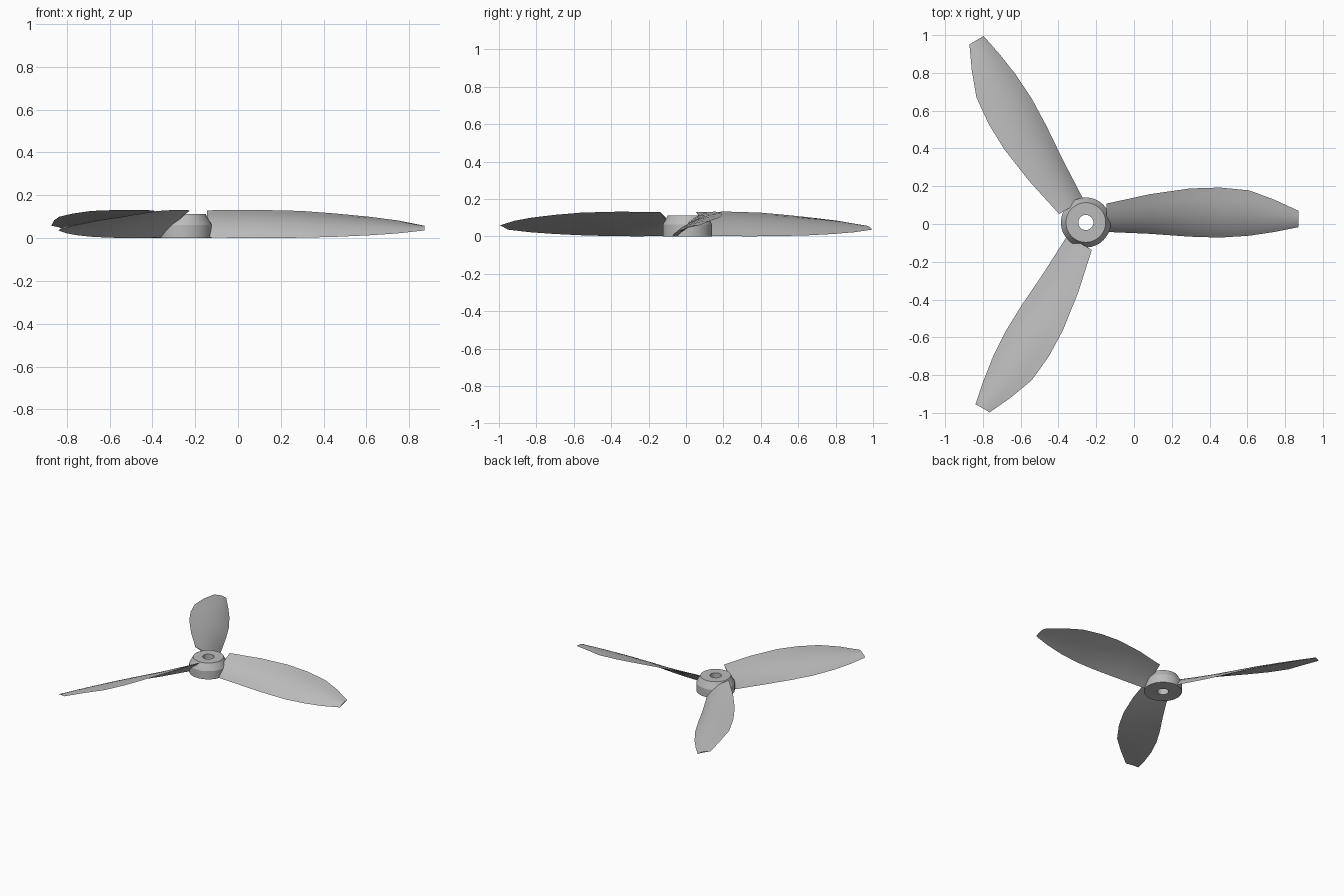
import bpy, bmesh, math
from mathutils import Vector, Matrix

if "Cube" in bpy.data.objects:
    bpy.data.objects.remove(bpy.data.objects["Cube"])

HUB = Vector((-0.255, 0.008, 0))

grey = bpy.data.materials.new("plain grey")
grey.use_nodes = True
COLOUR = (0.5, 0.5, 0.5, 1)
grey.diffuse_color = COLOUR
grey.node_tree.nodes["Principled BSDF"].inputs["Base Color"].default_value = COLOUR


def finish(name, bm, angle):
    bmesh.ops.recalc_face_normals(bm, faces=bm.faces)
    mesh = bpy.data.meshes.new(name)
    bm.to_mesh(mesh)
    bm.free()
    mesh.materials.append(grey)
    obj = bpy.data.objects.new(name, mesh)
    obj.location = HUB
    bpy.context.collection.objects.link(obj)
    bpy.ops.object.select_all(action='DESELECT')
    obj.select_set(True)
    bpy.context.view_layer.objects.active = obj
    bpy.ops.object.shade_smooth_by_angle(angle=math.radians(angle))
    return obj


def loft(bm, rings, closed):
    pairs = list(zip(rings, rings[1:]))
    if closed:
        pairs.append((rings[-1], rings[0]))
    for a, b in pairs:
        for i in range(len(a)):
            j = (i + 1) % len(a)
            bm.faces.new((a[i], a[j], b[j], b[i]))


# Hub: bored cylinder with a tapered upper half
profile = [(0.04, 0), (0.132, 0), (0.132, 0.062), (0.105, 0.112), (0.04, 0.112)]
bm = bmesh.new()
SEGMENTS = 48
rings = []
for s in range(SEGMENTS):
    turn = Matrix.Rotation(2 * math.pi * s / SEGMENTS, 3, 'Z')
    rings.append([bm.verts.new(turn @ Vector((r, 0, z))) for r, z in profile])
loft(bm, rings, True)
finish("hub", bm, 25)

# Blade stations: x, low edge y and z, high edge y and z
stations = [
    (0.11, -0.05, 0.003, 0.10, 0.130),
    (0.34, -0.06, 0.000, 0.15, 0.132),
    (0.55, -0.075, 0.002, 0.18, 0.127),
    (0.71, -0.08, 0.006, 0.185, 0.115),
    (0.865, -0.07, 0.013, 0.17, 0.100),
    (1.0, -0.05, 0.022, 0.12, 0.083),
    (1.125, -0.025, 0.036, 0.062, 0.058),
]
STEPS = 10


def section(x, y0, z0, y1, z1):
    """Cambered thin airfoil between the low and high edges."""
    low, high = Vector((x, y0, z0)), Vector((x, y1, z1))
    chord = high - low
    normal = Vector((0, -chord.z, chord.y))
    points = []
    for k in range(STEPS + 1):
        t = k / STEPS
        points.append(low + chord * t + normal * 0.42 * t * (1 - t) ** 1.2)
    for k in range(STEPS - 1, 0, -1):
        t = k / STEPS
        points.append(low + chord * t + normal * 0.10 * t * (1 - t))
    return points


# Three blades around the hub
for n in range(3):
    turn = Matrix.Rotation(n * math.tau / 3, 3, 'Z')
    bm = bmesh.new()
    rings = [[bm.verts.new(turn @ p) for p in section(*st)] for st in stations]
    loft(bm, rings, False)
    bm.faces.new(rings[0])
    bm.faces.new(rings[-1])
    finish(f"blade_{n + 1}", bm, 40)
